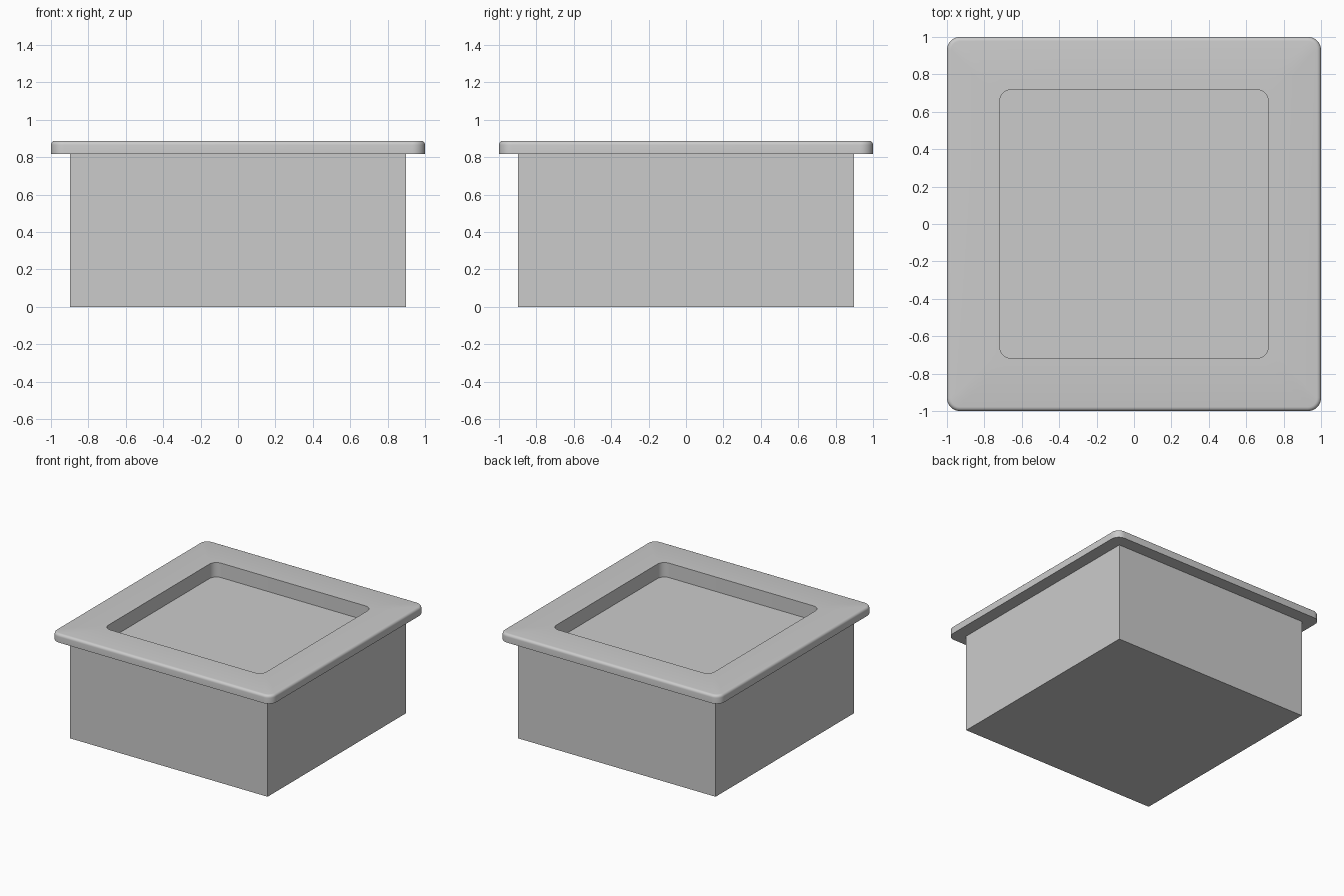
import bpy, bmesh, math

if "Cube" in bpy.data.objects:
    bpy.data.objects.remove(bpy.data.objects["Cube"])

TOP, UNDER, FLOOR = 0.887, 0.818, 0.768
FILLET = 0.022


def rounded_square(bm, half, radius, z, segments=8):
    """One loop of vertices around a square with rounded corners."""
    loop = []
    c = half - radius
    for k, (sx, sy) in enumerate([(1, 1), (-1, 1), (-1, -1), (1, -1)]):
        for i in range(segments + 1):
            a = math.pi / 2 * (k + i / segments)
            loop.append(bm.verts.new((sx * c + radius * math.cos(a),
                                      sy * c + radius * math.sin(a), z)))
    return loop


def finish(bm, name):
    bmesh.ops.recalc_face_normals(bm, faces=bm.faces)
    mesh = bpy.data.meshes.new(name)
    bm.to_mesh(mesh)
    bm.free()
    obj = bpy.data.objects.new(name, mesh)
    bpy.context.collection.objects.link(obj)
    return obj


# Square body, left open at the top where the rim covers it
bm = bmesh.new()
bmesh.ops.create_cube(bm, size=1)
for v in bm.verts:
    v.co = (v.co.x * 1.794, v.co.y * 1.794, (v.co.z + 0.5) * UNDER)
lid = [f for f in bm.faces if f.calc_center_median().z > UNDER - 0.01]
bmesh.ops.delete(bm, geom=lid, context='FACES_ONLY')
finish(bm, "body")

# Overhanging rim: underside, outer wall, rounded top edge, recess wall and floor
profile = [(0.88, 0.03, UNDER), (1.0, 0.07, UNDER)]
for i in range(6):
    a = math.pi / 2 * i / 5
    inset = FILLET * (1 - math.cos(a))
    profile.append((1.0 - inset, 0.07 - inset, TOP - FILLET + FILLET * math.sin(a)))
profile += [(0.718, 0.062, TOP), (0.718, 0.062, FLOOR)]

bm = bmesh.new()
loops = [rounded_square(bm, *p) for p in profile]
for a, b in zip(loops, loops[1:]):
    n = len(a)
    for i in range(n):
        j = (i + 1) % n
        bm.faces.new((a[i], a[j], b[j], b[i]))
bm.faces.new(loops[-1])
rim = finish(bm, "recessed_rim")
# The open shell must face outward: the recess floor points up
if min(rim.data.polygons, key=lambda p: p.center.z).normal.z < 0:
    rim.data.flip_normals()

bpy.ops.object.select_all(action='DESELECT')
rim.select_set(True)
bpy.context.view_layer.objects.active = rim
bpy.ops.object.shade_smooth_by_angle(angle=math.radians(30))
